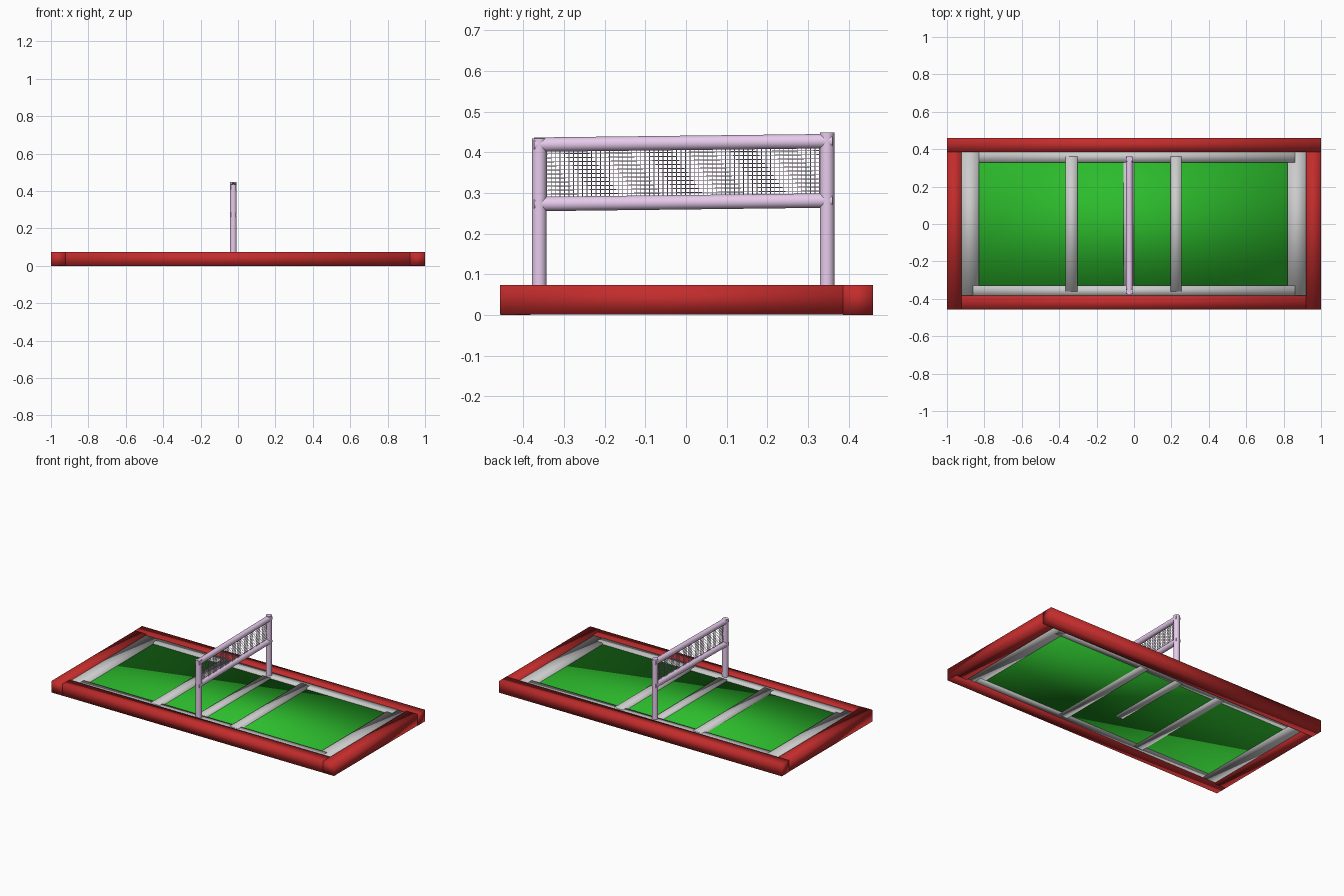
import bpy
from mathutils import Vector

if "Cube" in bpy.data.objects:
    bpy.data.objects.remove(bpy.data.objects["Cube"])


def material(name, rgb):
    m = bpy.data.materials.new(name)
    m.diffuse_color = (*rgb, 1)
    m.use_nodes = True
    m.node_tree.nodes["Principled BSDF"].inputs["Base Color"].default_value = m.diffuse_color
    return m


RED = material("red_frame", (0.54, 0.025, 0.025))
GREEN = material("green_turf", (0.025, 0.5, 0.025))
LILAC = material("lilac_net", (0.8, 0.6, 0.84))


def box(name, x, y, z, mat=None, tilt=0.0):
    """Box from (min, max) ranges, with soft shading across its edges."""
    bpy.ops.mesh.primitive_cube_add(
        size=1, location=(sum(x) / 2, sum(y) / 2, sum(z) / 2), rotation=(tilt, 0, 0))
    ob = bpy.context.object
    ob.name = name
    ob.scale = (x[1] - x[0], y[1] - y[0], z[1] - z[0])
    bpy.ops.object.transform_apply(location=False, rotation=False, scale=True)
    bpy.ops.object.shade_smooth()
    if mat:
        ob.data.materials.append(mat)
    return ob


def rod(name, a, b, r, mat, sides=32):
    """Cylinder between two points."""
    a, b = Vector(a), Vector(b)
    bpy.ops.mesh.primitive_cylinder_add(
        vertices=sides, radius=r, depth=(b - a).length, location=(a + b) / 2)
    ob = bpy.context.object
    ob.name = name
    ob.rotation_euler = (b - a).to_track_quat('Z', 'Y').to_euler()
    bpy.ops.object.shade_smooth_by_angle()
    ob.data.materials.append(mat)
    return ob


# Red outer frame
box("front_frame_rail", (-0.997, 0.997), (-0.456, -0.382), (0.0, 0.073), RED)
box("back_frame_rail", (-1.0, 1.0), (0.386, 0.460), (0.0, 0.074), RED)
box("left_frame_rail", (-0.999, -0.922), (-0.458, 0.458), (0.001, 0.0735), RED)
box("right_frame_rail", (0.920, 0.999), (-0.458, 0.458), (0.001, 0.0735), RED)

# Green playing surface
box("turf", (-0.87, 0.87), (-0.36, 0.36), (0.010, 0.054), GREEN)

# Grey court lines
LINE_Z = (0.009, 0.066)
box("left_end_line", (-0.922, -0.83), (-0.386, 0.388), (0.009, 0.064))
box("right_end_line", (0.82, 0.92), (-0.386, 0.388), (0.009, 0.064))
box("front_side_line", (-0.86, 0.86), (-0.384, -0.33), LINE_Z)
box("back_side_line", (-0.83, 0.86), (0.33, 0.386), LINE_Z)
box("left_service_line", (-0.365, -0.302), (-0.36, 0.36), (0.007, 0.068))
box("right_service_line", (0.194, 0.255), (-0.36, 0.36), (0.007, 0.068))
box("centre_line", (-0.057, -0.001), (-0.36, 0.36), (0.009, 0.062), tilt=-0.006)

# Net posts and rails; the net rises slightly toward the back
NX, R = -0.025, 0.0178
SLOPE = 0.012
rod("front_post", (NX, -0.361, 0.02), (NX, -0.361, 0.434), R, LILAC)
rod("back_post", (NX, 0.347, 0.02), (NX, 0.347, 0.448), R, LILAC)
for name, z, dx in (("top_net_rail", 0.423, 0.0), ("bottom_net_rail", 0.277, -0.001)):
    rod(name, (NX + dx, -0.374, z - SLOPE * 0.37),
        (NX + dx, 0.360, z + SLOPE * 0.36), 0.0177, LILAC)

# Net mesh of thin cords
WIRE = 0.001
Y0, Y1, Z0, Z1 = -0.348, 0.334, 0.286, 0.415
COLS, ROWS = 62, 13
for i in range(COLS):
    y = Y0 + (Y1 - Y0) * (i + 0.5) / COLS
    rod("net_upright_cord", (NX, y, Z0 + SLOPE * y), (NX, y, Z1 + SLOPE * y), WIRE, LILAC, 6)
for j in range(ROWS):
    z = Z0 + (Z1 - Z0) * (j + 0.5) / ROWS
    rod("net_cross_cord", (NX, Y0, z + SLOPE * Y0), (NX, Y1, z + SLOPE * Y1), WIRE, LILAC, 6)
